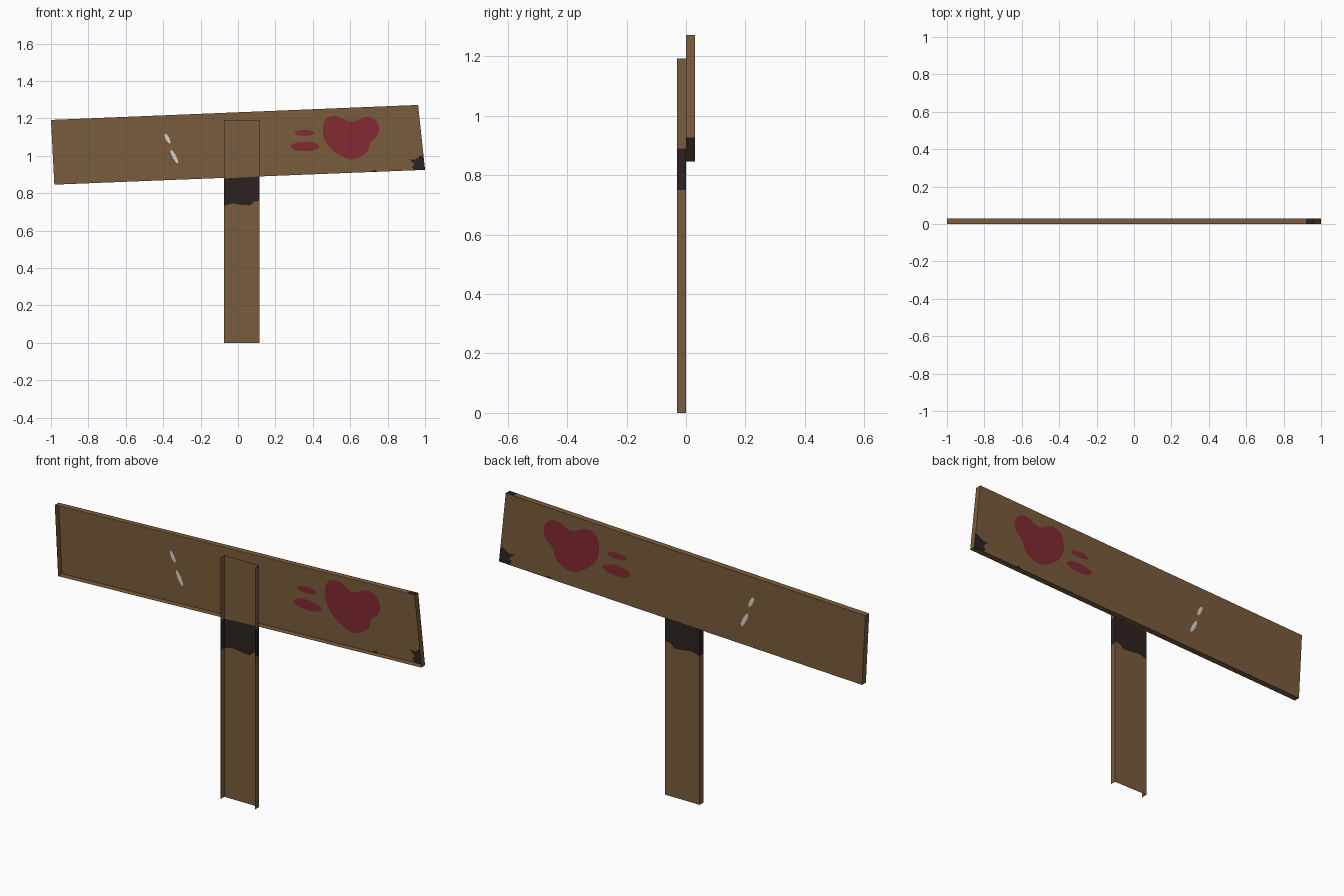
import bpy, bmesh, math
from mathutils import Vector
from mathutils.geometry import delaunay_2d_cdt

if "Cube" in bpy.data.objects:
    bpy.data.objects.remove(bpy.data.objects["Cube"])


def material(name, rgb):
    m = bpy.data.materials.new(name)
    m.diffuse_color = (*rgb, 1)
    m.use_nodes = True
    m.node_tree.nodes["Principled BSDF"].inputs["Base Color"].default_value = m.diffuse_color
    return m


MATS = [material("wood_brown", (0.195, 0.107, 0.045)),
        material("paint_red", (0.223, 0.024, 0.031)),
        material("dark_stain", (0.025, 0.016, 0.015)),
        material("pale_scratch", (0.69, 0.665, 0.62))]
WOOD, RED, DARK, PALE = range(4)


def inside(p, poly):
    hit = False
    for a, b in zip(poly, poly[1:] + poly[:1]):
        if (a[1] > p[1]) != (b[1] > p[1]):
            if p[0] < a[0] + (p[1] - a[1]) * (b[0] - a[0]) / (b[1] - a[1]):
                hit = not hit
    return hit


def rounded(poly):
    # Corner cutting, twice
    for _ in range(2):
        poly = [(a[0] * (1 - t) + b[0] * t, a[1] * (1 - t) + b[1] * t)
                for a, b in zip(poly, poly[1:] + poly[:1]) for t in (0.25, 0.75)]
    return poly


def oval(cx, cz, rx, rz, tilt=0.0, n=20):
    c, s = math.cos(tilt), math.sin(tilt)
    pts = [(rx * math.cos(2 * math.pi * i / n), rz * math.sin(2 * math.pi * i / n)) for i in range(n)]
    return [(cx + x * c - z * s, cz + x * s + z * c) for x, z in pts]


def sheet(bm, outline, patches, y):
    # Flat face in the xz plane with the painted patches cut into it
    verts, edges = [], []
    for poly in [outline] + [p for p, _ in patches]:
        n, k = len(verts), len(poly)
        verts += [Vector(p) for p in poly]
        edges += [(n + i, n + (i + 1) % k) for i in range(k)]
    vs, _, fs, *_ = delaunay_2d_cdt(verts, edges, [], 0, 1e-5)
    bvs = [bm.verts.new((v.x, y, v.y)) for v in vs]
    for f in fs:
        c = sum((vs[i] for i in f), Vector((0, 0))) / len(f)
        if not inside(c, outline):
            continue
        face = bm.faces.new([bvs[i] for i in reversed(f)])
        for poly, mat in patches:
            if inside(c, poly):
                face.material_index = mat


def rim(bm, a, b, y0, y1, stain=None):
    # Edge strip from a to b (clockwise path); stain = (t0, t1) fractions along it
    ts = sorted({0, 1, *(stain or ())})
    for t0, t1 in zip(ts, ts[1:]):
        p, q = [(a[0] + (b[0] - a[0]) * t, a[1] + (b[1] - a[1]) * t) for t in (t0, t1)]
        f = bm.faces.new([bm.verts.new(v) for v in (
            (p[0], y0, p[1]), (p[0], y1, p[1]), (q[0], y1, q[1]), (q[0], y0, q[1]))])
        if stain and stain[0] <= (t0 + t1) / 2 <= stain[1]:
            f.material_index = DARK


def finish(bm, name):
    bmesh.ops.remove_doubles(bm, verts=bm.verts, dist=1e-5)
    loose = [v for v in bm.verts if not v.link_faces]
    bmesh.ops.delete(bm, geom=loose, context='VERTS')
    me = bpy.data.meshes.new(name)
    bm.to_mesh(me)
    bm.free()
    for m in MATS:
        me.materials.append(m)
    bpy.context.collection.objects.link(bpy.data.objects.new(name, me))


# Sign board: tilted back face with a rim, open at the front
TL, TR, BR, BL = (-1.0, 1.192), (0.963, 1.272), (1.0, 0.925), (-0.982, 0.846)
heart = rounded([(0.46, 1.20), (0.53, 1.22), (0.605, 1.17), (0.69, 1.22), (0.755, 1.18),
                 (0.755, 1.11), (0.70, 1.07), (0.70, 1.02), (0.61, 0.97), (0.53, 1.01),
                 (0.48, 1.05), (0.45, 1.11)])
corner = [(1.02, 1.01), (0.975, 1.0), (0.95, 0.98), (0.915, 0.98), (0.945, 0.955),
          (0.93, 0.94), (0.96, 0.90), (1.02, 0.90)]
speck = [(0.71, 0.90), (0.715, 0.918), (0.735, 0.926), (0.75, 0.90)]
bm = bmesh.new()
sheet(bm, [TL, TR, BR, BL], [
    (heart, RED),
    (oval(0.355, 1.123, 0.053, 0.016), RED),
    (oval(0.358, 1.05, 0.076, 0.026), RED),
    (oval(-0.377, 1.092, 0.03, 0.010, math.radians(-63), 8), PALE),
    (oval(-0.340, 0.995, 0.042, 0.010, math.radians(-62), 8), PALE),
    (corner, DARK), (speck, DARK)], 0.03)
rim(bm, TL, TR, 0, 0.03, (0.978, 1.0))
rim(bm, TR, BR, 0, 0.03)
rim(bm, BR, BL, 0, 0.03)
rim(bm, BL, TL, 0, 0.03)
finish(bm, "sign_board")

# Post: back face and two sides, open at the front and ends
X0, X1, H = -0.075, 0.115, 1.192
stain = [(X0 - .01, 0.878), (X1 + .01, 0.89), (X1 + .01, 0.76), (0.085, 0.755), (0.065, 0.735),
         (0.02, 0.738), (-0.03, 0.745), (X0 - .01, 0.73)]
bm = bmesh.new()
sheet(bm, [(X0, 0), (X0, H), (X1, H), (X1, 0)], [(stain, DARK)], 0)
rim(bm, (X0, 0), (X0, H), -0.03, 0, (0.735 / H, 0.878 / H))
rim(bm, (X1, H), (X1, 0), -0.03, 0, (1 - 0.89 / H, 1 - 0.75 / H))
finish(bm, "post")
